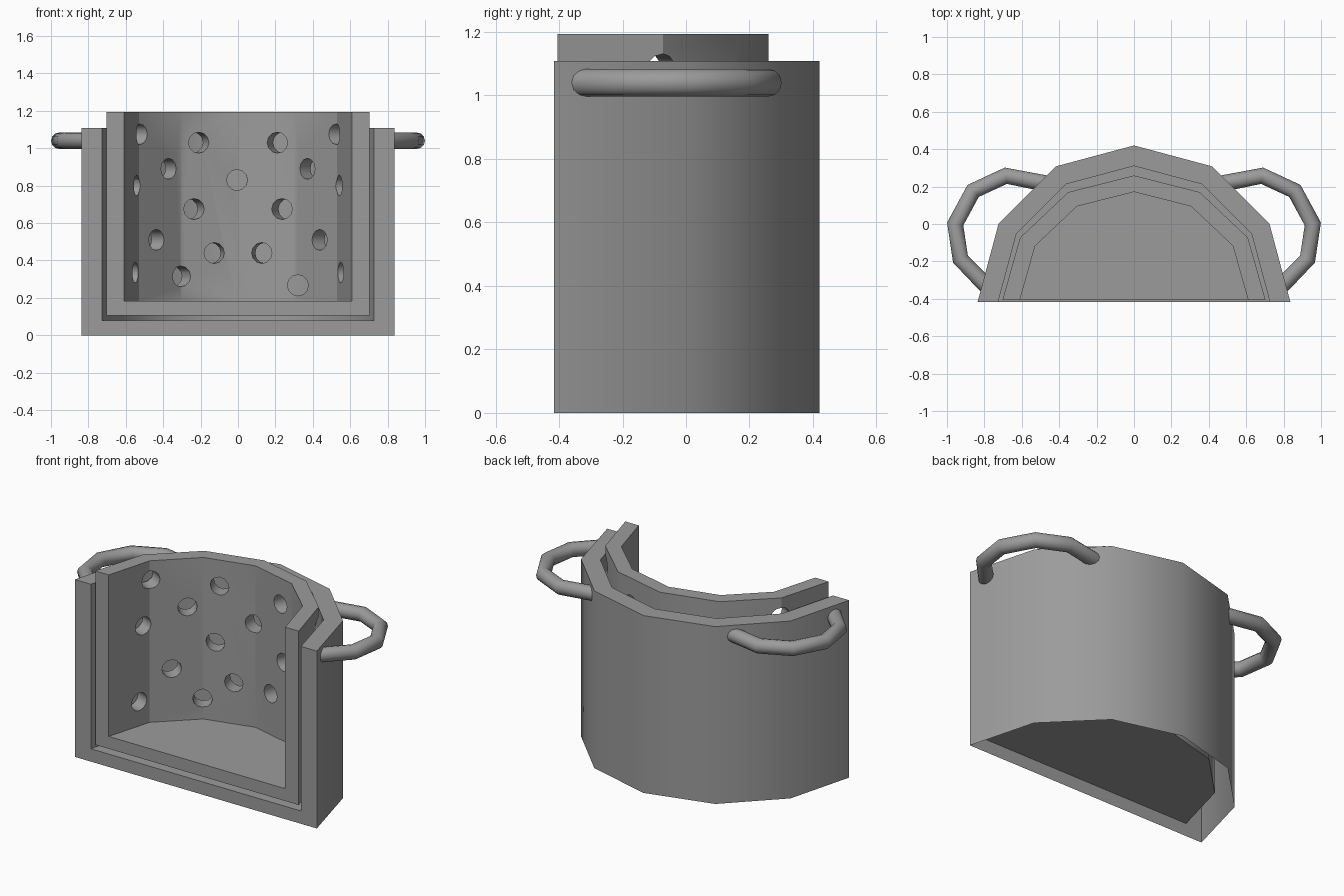
import bpy, bmesh
from math import sin, cos, pi, radians, sqrt
from mathutils import Vector

if "Cube" in bpy.data.objects:
    bpy.data.objects.remove(bpy.data.objects["Cube"])

grey = bpy.data.materials.new("plain_grey")
grey.use_nodes = True
GREY = (0.33, 0.33, 0.33, 1)
grey.diffuse_color = GREY
grey.node_tree.nodes["Principled BSDF"].inputs["Base Color"].default_value = GREY


def activate(obj):
    bpy.ops.object.select_all(action='DESELECT')
    obj.select_set(True)
    bpy.context.view_layer.objects.active = obj


def add_object(name, data):
    obj = bpy.data.objects.new(name, data)
    bpy.context.collection.objects.link(obj)
    data.materials.append(grey)
    return obj


def smooth(obj, angle):
    activate(obj)
    bpy.ops.object.shade_smooth_by_angle(angle=radians(angle))


def half_vessel(name, outer, inner, squash, y0, bottom, floor, top, closed):
    """Half of a twelve-sided vessel, cut open along its flat front."""
    bm = bmesh.new()

    def ring(radius, z):
        return [bm.verts.new((radius * cos(i * pi / 6),
                              y0 + radius * squash * sin(i * pi / 6), z))
                for i in range(7)]

    rings = [ring(outer, bottom), ring(outer, top), ring(inner, top), ring(inner, floor)]
    for low, high in zip(rings, rings[1:]):
        for i in range(6):
            bm.faces.new((low[i], low[i + 1], high[i + 1], high[i]))
    bm.faces.new(rings[3])                                              # floor
    bm.faces.new([r[0] for r in rings] + [r[6] for r in rings[::-1]])   # cut face
    if closed:
        bm.faces.new(rings[0][::-1])
    bmesh.ops.recalc_face_normals(bm, faces=bm.faces)
    mesh = bpy.data.meshes.new(name)
    bm.to_mesh(mesh)
    bm.free()
    return add_object(name, mesh)


# Outer pot, open underneath
pot = half_vessel("outer_pot", 0.836, 0.726, 1, -0.416, 0, 0.08, 1.108, False)
smooth(pot, 30.3)

# Inner basket
BASKET_Y = -0.405
basket = half_vessel("inner_basket", 0.703, 0.61, 0.945, BASKET_Y, 0.107, 0.184, 1.193, True)

# Drain holes: mirrored pairs, then single ones (x, z)
pairs = [(0.52, 1.075), (0.214, 1.03), (0.377, 0.89), (0.543, 0.8),
         (0.238, 0.675), (0.445, 0.51), (0.13, 0.44), (0.555, 0.335)]
holes = [(s * x, z) for x, z in pairs for s in (1, -1)]
holes += [(-0.005, 0.83), (-0.305, 0.315), (0.32, 0.267)]

bm = bmesh.new()
for x, z in holes:
    depth = sqrt(0.6 ** 2 - x * x) * 0.95
    straight = x == 0.32
    axis = Vector((0 if straight else x, depth, 0))
    matrix = axis.to_track_quat('Z', 'Y').to_matrix().to_4x4()
    matrix.translation = (x, BASKET_Y + depth, z)
    bmesh.ops.create_cone(bm, cap_ends=True, segments=12, radius1=0.056,
                          radius2=0.056, depth=0.34, matrix=matrix)
mesh = bpy.data.meshes.new("hole_cutter")
bm.to_mesh(mesh)
bm.free()
cutter = add_object("hole_cutter", mesh)
cutter.hide_render = True

cut = basket.modifiers.new("holes", 'BOOLEAN')
cut.operation = 'DIFFERENCE'
cut.solver = 'EXACT'
cut.object = cutter
activate(basket)
bpy.ops.object.modifier_apply(modifier=cut.name)
bpy.data.objects.remove(cutter)
smooth(basket, 30.3)

# Side handles
path = [(0.45, 0.212), (0.685, 0.258), (0.86, 0.177), (0.956, 0), (0.928, -0.187), (0.775, -0.345)]
for name, side in (("left_handle", 1), ("right_handle", -1)):
    curve = bpy.data.curves.new(name, 'CURVE')
    curve.dimensions = '3D'
    curve.bevel_depth = 0.044
    curve.bevel_resolution = 4
    curve.use_fill_caps = True
    spline = curve.splines.new('POLY')
    spline.points.add(len(path) - 1)
    for point, (x, y) in zip(spline.points, path):
        point.co = (side * x, y, 1.04, 1)
    handle = add_object(name, curve)
    activate(handle)
    bpy.ops.object.convert(target='MESH')
    smooth(bpy.context.view_layer.objects.active, 50)
